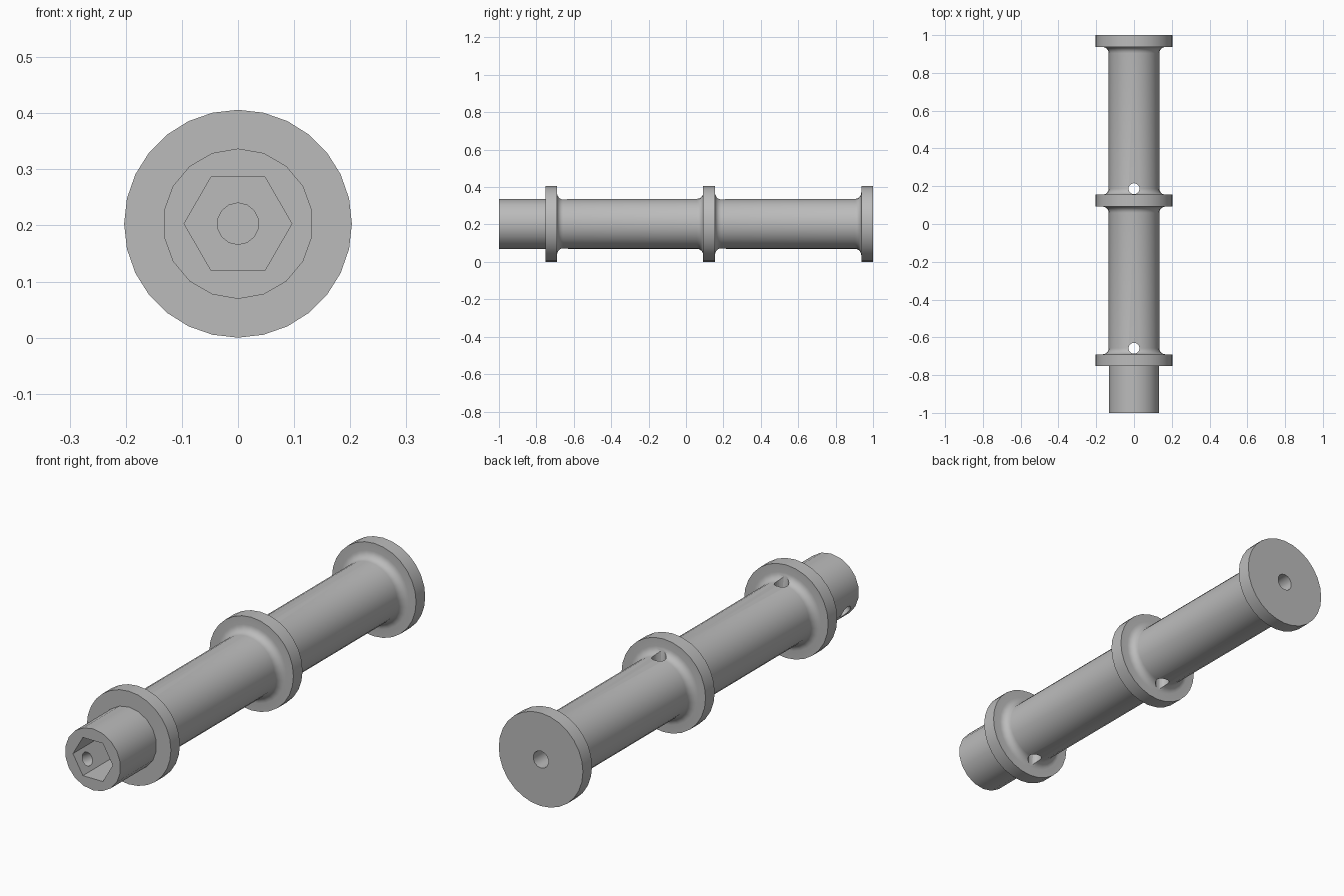
import bpy, bmesh
from math import sin, cos, pi, radians
from mathutils import Matrix, Vector

cube = bpy.data.objects.get("Cube")
if cube:
    bpy.data.objects.remove(cube, do_unlink=True)

AXIS_Z = 0.203      # height of the shaft axis
SHAFT_R = 0.134
FLANGE_R = 0.203
FILLET = 0.033
BORE_R = 0.037
PIN_R = 0.029

grey = bpy.data.materials.new("plain_grey")
grey.use_nodes = True
grey.diffuse_color = (0.5, 0.5, 0.5, 1)
grey.node_tree.nodes["Principled BSDF"].inputs["Base Color"].default_value = (0.5, 0.5, 0.5, 1)


def make_object(name, bm):
    bmesh.ops.recalc_face_normals(bm, faces=bm.faces)
    mesh = bpy.data.meshes.new(name)
    bm.to_mesh(mesh)
    bm.free()
    obj = bpy.data.objects.new(name, mesh)
    mesh.materials.append(grey)
    bpy.context.collection.objects.link(obj)
    return obj


def lathe(name, profile, sides):
    """Revolve (y, radius) points around the shaft axis and cap both ends."""
    bm = bmesh.new()
    rings = []
    for y, r in profile:
        angles = [2 * pi * i / sides for i in range(sides)]
        rings.append([bm.verts.new((r * sin(a), y, AXIS_Z + r * cos(a))) for a in angles])
    for a, b in zip(rings, rings[1:]):
        for i in range(sides):
            j = (i + 1) % sides
            bm.faces.new((a[i], a[j], b[j], b[i]))
    bm.faces.new(rings[0])
    bm.faces.new(rings[-1])
    return make_object(name, bm)


def cutter(name, start, end, radius, sides, twist=0.0):
    """Prism running from start to end."""
    start, end = Vector(start), Vector(end)
    d = end - start
    bm = bmesh.new()
    place = Matrix.Translation((start + end) / 2) @ d.to_track_quat('Z', 'Y').to_matrix().to_4x4()
    bmesh.ops.create_cone(bm, cap_ends=True, segments=sides, radius1=radius, radius2=radius,
                          depth=d.length, matrix=place @ Matrix.Rotation(twist, 4, 'Z'))
    obj = make_object(name, bm)
    obj.hide_render = True
    return obj


def cut(obj, tools):
    bpy.ops.object.select_all(action='DESELECT')
    obj.select_set(True)
    bpy.context.view_layer.objects.active = obj
    for tool in tools:
        mod = obj.modifiers.new("cut", 'BOOLEAN')
        mod.operation = 'DIFFERENCE'
        mod.solver = 'EXACT'
        mod.object = tool
        bpy.ops.object.modifier_apply(modifier=mod.name)
        bpy.data.objects.remove(tool, do_unlink=True)
    bpy.ops.object.shade_smooth_by_angle(angle=radians(30))


def fillet(y, side):
    """Concave quarter round from the shaft up to a flange face at y."""
    steps = [pi / 2 * i / 6 for i in range(7)]
    pts = [(y + side * FILLET * (1 - sin(a)), SHAFT_R + FILLET * (1 - cos(a))) for a in steps]
    return pts if side < 0 else pts[::-1]


# Spool: three flanges with filleted shaft between them
front, middle, back = (-0.752, -0.69), (0.092, 0.155), (0.937, 1.0)
profile = []
for n, (y0, y1) in enumerate((front, middle, back)):
    if n > 0:
        profile += fillet(y0, -1)
    profile += [(y0, FLANGE_R), (y1, FLANGE_R)]
    if n < 2:
        profile += fillet(y1, 1)
spool = lathe("spool", profile, 28)

# Cross holes beside the flanges and blind bores in the ends
cut(spool, [
    cutter("front_cross_hole", (0, -0.658, -0.1), (0, -0.658, 0.6), PIN_R, 20),
    cutter("middle_cross_hole", (0, 0.187, -0.1), (0, 0.187, 0.6), PIN_R, 20),
    cutter("front_bore", (0, -0.9, AXIS_Z), (0, -0.55, AXIS_Z), BORE_R, 14),
    cutter("back_bore", (0, 0.7, AXIS_Z), (0, 1.1, AXIS_Z), BORE_R, 14),
])

# Drive collar: hexagonal socket and a set screw hole through one flat
collar = lathe("drive_collar", [(-1.0, SHAFT_R), (front[0], SHAFT_R)], 18)
hexagon = cutter("hex_socket", (0, -1.1, AXIS_Z), (0, -0.7, AXIS_Z), 0.096, 6)
if max(v.co.z for v in hexagon.data.vertices) - AXIS_Z > 0.09:   # keep flats on top and bottom
    bpy.data.objects.remove(hexagon, do_unlink=True)
    hexagon = cutter("hex_socket", (0, -1.1, AXIS_Z), (0, -0.7, AXIS_Z), 0.096, 6, pi / 6)
outward = Vector((-cos(pi / 6), 0, -sin(pi / 6)))
centre = Vector((0, -0.935, AXIS_Z))
cut(collar, [hexagon,
             cutter("set_screw_hole", centre + outward * 0.03, centre + outward * 0.25, PIN_R, 16)])
